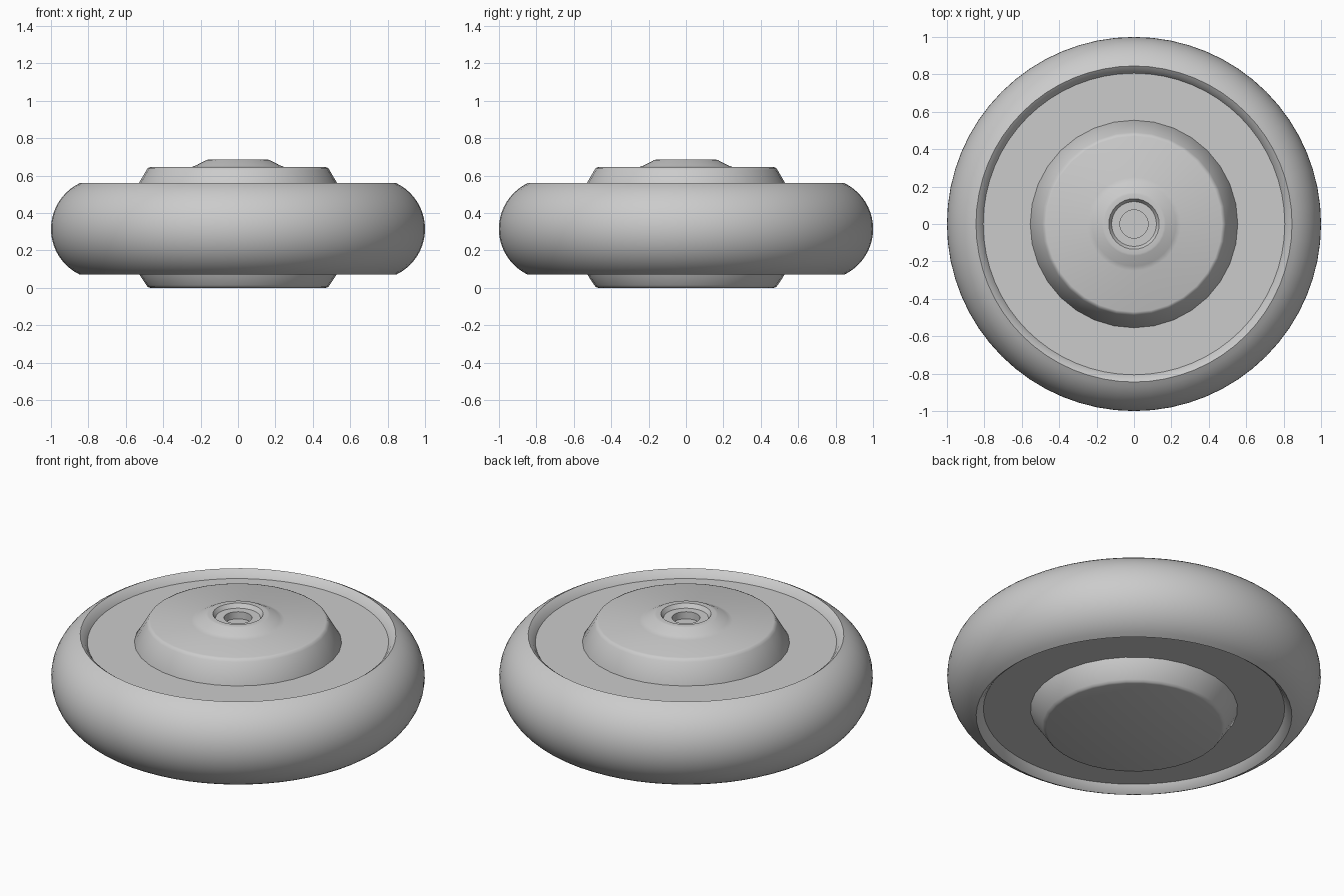
import bpy, bmesh, math
from mathutils import Vector

cube = bpy.data.objects.get("Cube")
if cube:
    bpy.data.objects.remove(cube, do_unlink=True)

grey = bpy.data.materials.new("light_grey")
grey.use_nodes = True
grey.diffuse_color = (0.6, 0.6, 0.6, 1)
grey.node_tree.nodes["Principled BSDF"].inputs["Base Color"].default_value = (0.6, 0.6, 0.6, 1)


def lathe(name, profile, sides, closed=False, angle=40):
    """Turn an (r, z) profile around the z axis."""
    bm = bmesh.new()
    verts = [bm.verts.new((r, 0, z)) for r, z in profile]
    pairs = list(zip(verts, verts[1:]))
    if closed:
        pairs.append((verts[-1], verts[0]))
    edges = [bm.edges.new(p) for p in pairs]
    bmesh.ops.spin(bm, geom=verts + edges, cent=(0, 0, 0), axis=(0, 0, 1),
                   angle=math.tau, steps=sides, use_duplicate=False)
    bmesh.ops.remove_doubles(bm, verts=bm.verts, dist=0.0005)
    bmesh.ops.recalc_face_normals(bm, faces=bm.faces)
    mesh = bpy.data.meshes.new(name)
    bm.to_mesh(mesh)
    bm.free()
    mesh.materials.append(grey)
    obj = bpy.data.objects.new(name, mesh)
    bpy.context.collection.objects.link(obj)
    bpy.ops.object.select_all(action='DESELECT')
    obj.select_set(True)
    bpy.context.view_layer.objects.active = obj
    bpy.ops.object.shade_smooth_by_angle(angle=math.radians(angle))
    return obj


MID = 0.315

# Tyre: rounded tread with a sloped inner lip on both sides
radius, sweep, steps = 0.271, math.radians(64.7), 20
tread = []
for i in range(steps + 1):
    a = -sweep + 2 * sweep * i / steps
    tread.append((1 - radius + radius * math.cos(a), MID + radius * math.sin(a)))
lip = [(0.825, 0.545), (0.808, 0.52), (0.79, 0.49)]
lower_lip = [(r, 2 * MID - z) for r, z in reversed(lip)]
lathe("tyre", tread + lip + lower_lip, 64, closed=True)

# Web: flat recessed disc between hub and tyre
lathe("web", [(0, 0.113), (0.81, 0.113), (0.81, 0.517), (0, 0.517)], 64)

# Hub: bevelled drum with a raised collar and stepped bore on top
lathe("hub", [
    (0, 0), (0.47, 0), (0.482, 0.004), (0.49, 0.014), (0.555, 0.113),
    (0.555, 0.517), (0.49, 0.628), (0.482, 0.64), (0.47, 0.645),
    (0.25, 0.645), (0.225, 0.654), (0.17, 0.683), (0.16, 0.685),
    (0.135, 0.685), (0.12, 0.662), (0.075, 0.662), (0.075, 0.62), (0, 0.62),
], 32)
